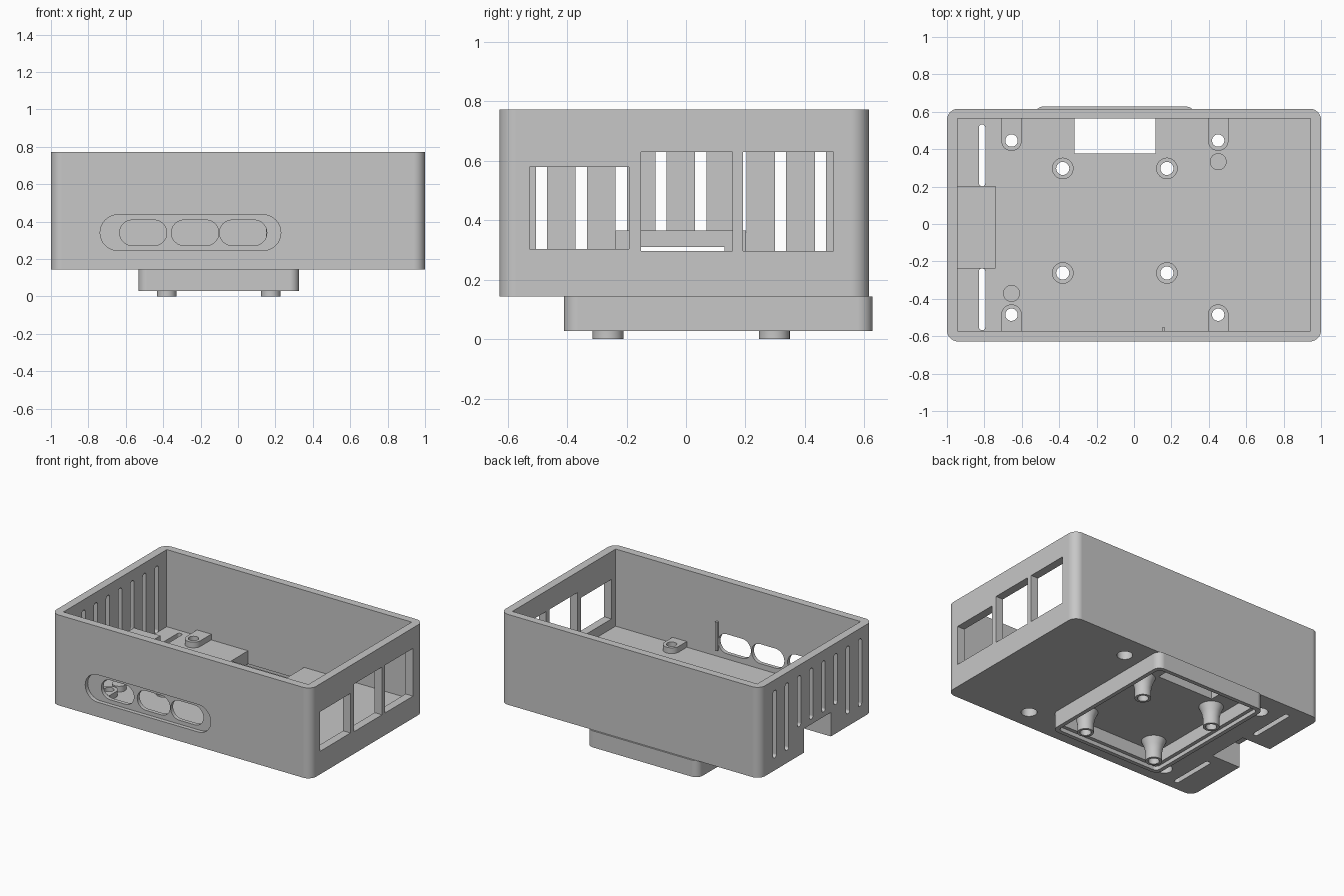
import bpy, bmesh, math

cube = bpy.data.objects.get("Cube")
if cube:
    bpy.data.objects.remove(cube, do_unlink=True)

grey = bpy.data.materials.new("plain_grey")
grey.use_nodes = True
colour = (0.57, 0.57, 0.57, 1)
grey.diffuse_color = colour
grey.node_tree.nodes["Principled BSDF"].inputs["Base Color"].default_value = colour


def make(name, bm):
    bmesh.ops.recalc_face_normals(bm, faces=bm.faces)
    mesh = bpy.data.meshes.new(name)
    bm.to_mesh(mesh)
    bm.free()
    mesh.materials.append(grey)
    obj = bpy.data.objects.new(name, mesh)
    bpy.context.collection.objects.link(obj)
    return obj


def arc(cx, cy, r, start, end, steps):
    angles = [math.radians(start + (end - start) * i / steps) for i in range(steps + 1)]
    return [(cx + r * math.cos(a), cy + r * math.sin(a)) for a in angles]


def rect(a0, a1, b0, b1, r=0):
    """Rectangle outline with optional rounded corners."""
    if r == 0:
        return [(a0, b0), (a1, b0), (a1, b1), (a0, b1)]
    r = min(r, (a1 - a0) / 2 - 0.0005, (b1 - b0) / 2 - 0.0005)
    return (arc(a1 - r, b1 - r, r, 0, 90, 8) + arc(a0 + r, b1 - r, r, 90, 180, 8)
            + arc(a0 + r, b0 + r, r, 180, 270, 8) + arc(a1 - r, b0 + r, r, 270, 360, 8))


def circle(cx, cy, r):
    return arc(cx, cy, r, 0, 360, 32)[:-1]


def prism(name, outline, axis, lo, hi):
    """Extrude an outline along the given axis."""
    place = {"x": lambda a, b, h: (h, a, b),
             "y": lambda a, b, h: (a, h, b),
             "z": lambda a, b, h: (a, b, h)}[axis]
    bm = bmesh.new()
    low = [bm.verts.new(place(a, b, lo)) for a, b in outline]
    high = [bm.verts.new(place(a, b, hi)) for a, b in outline]
    bm.faces.new(low)
    bm.faces.new(high)
    n = len(outline)
    for i in range(n):
        j = (i + 1) % n
        bm.faces.new((low[i], low[j], high[j], high[i]))
    return make(name, bm)


def lathe(name, profile, cx, cy, steps=32):
    """Solid of revolution about a vertical axis."""
    bm = bmesh.new()
    rings = [[bm.verts.new((x, y, z)) for x, y in arc(cx, cy, r, 0, 360, steps)[:-1]]
             for r, z in profile]
    bm.faces.new(rings[0])
    bm.faces.new(rings[-1])
    for a, b in zip(rings, rings[1:]):
        for i in range(steps):
            j = (i + 1) % steps
            bm.faces.new((a[i], a[j], b[j], b[i]))
    return make(name, bm)


def cut(obj, *shapes):
    """Subtract prisms, each given as (outline, axis, lo, hi)."""
    cutters = [prism("cutter", *s) for s in shapes]
    for c in cutters:
        c.hide_render = True
        m = obj.modifiers.new("cut", "BOOLEAN")
        m.operation, m.solver, m.object = "DIFFERENCE", "EXACT", c
    deps = bpy.context.evaluated_depsgraph_get()
    mesh = bpy.data.meshes.new_from_object(obj.evaluated_get(deps))
    obj.modifiers.clear()
    obj.data = mesh
    for c in cutters:
        bpy.data.objects.remove(c, do_unlink=True)


BOTTOM, FLOOR, TOP = 0.143, 0.235, 0.772
BOSS_TOP = 0.275
FRONT, BACK = -0.628, 0.616
IN_L, IN_R, IN_F, IN_B = -0.943, 0.943, -0.573, 0.563
boss_spots = [(x, y) for x in (-0.655, 0.45) for y in (-0.485, 0.446)]
foot_spots = [(x, y) for x in (-0.381, 0.176) for y in (-0.262, 0.297)]

# Case: open tray with rounded vertical corners
case = prism("case", rect(-1, 1, FRONT, BACK, 0.06), "z", BOTTOM, TOP)
cuts = [(rect(IN_L, IN_R, IN_F, IN_B), "z", FLOOR, 1)]

# Right wall port windows
for y0, y1, z0, z1 in [(-0.527, -0.191, 0.303, 0.578),
                       (-0.152, 0.156, 0.297, 0.629),
                       (0.191, 0.496, 0.297, 0.629)]:
    cuts.append((rect(y0, y1, z0, z1), "x", 0.9, 1.1))

# Front wall recess and its three rounded ports
cuts.append((rect(-0.737, 0.229, 0.245, 0.436, 0.095), "y", -0.7, -0.6))
for x0, x1 in [(-0.633, -0.381), (-0.356, -0.103), (-0.099, 0.154)]:
    cuts.append((rect(x0, x1, 0.272, 0.408, 0.068), "y", -0.65, -0.54))

# Left wall vents, shorter above the card slot
for i in range(8):
    y = -0.486 + i * 0.134
    z0 = 0.345 if 2 <= i <= 5 else 0.23
    cuts.append((rect(y - 0.019, y + 0.019, z0, 0.7, 0.018), "x", -1.1, IN_L))

# Floor openings: card notch, side slots, cable hole, screw holes
cuts.append((rect(-1.1, -0.78, -0.165, 0.13), "z", 0.1, 0.31))
for y0, y1 in [(-0.568, -0.237), (0.202, 0.532)]:
    cuts.append((rect(-0.83, -0.795, y0, y1, 0.017), "z", 0.1, 0.25))
cuts.append((rect(-0.317, 0.115, 0.378, IN_B), "z", 0.1, 0.25))
for x, y in boss_spots:
    cuts.append((circle(x, y, 0.05), "z", 0.1, 0.25))
for x, y in foot_spots:
    cuts.append((circle(x, y, 0.055), "z", 0.1, 0.25))
cut(case, *cuts)

# Card slot cover: block with a tunnel against the left wall
cover = prism("card_slot_cover", rect(IN_L, -0.74, -0.237, 0.202), "z", FLOOR, 0.365)
cut(cover, (rect(-1, -0.7, -0.165, 0.13), "z", 0.1, 0.31))

# Screw bosses joined to the front and back walls
for x, y in boss_spots:
    wall = IN_F - 0.01 if y < 0 else IN_B + 0.01
    turn = 0 if y < 0 else 180
    side = 0.055 if y < 0 else -0.055
    shape = arc(x, y, 0.055, turn, turn + 180, 16) + [(x - side, wall), (x + side, wall)]
    boss = prism("screw_boss", shape, "z", FLOOR, BOSS_TOP)
    cut(boss, (circle(x, y, 0.033), "z", 0.1, 0.4))

# Support pegs and small rib on the front wall
for x, y in [(0.45, 0.333), (-0.655, -0.371)]:
    prism("support_peg", circle(x, y, 0.045), "z", FLOOR, BOSS_TOP)
prism("wall_rib", rect(0.15, 0.165, IN_F - 0.01, -0.553), "z", 0.28, 0.48)

# Skirt under the floor with a stepped rim
skirt = prism("lower_skirt", rect(-0.533, 0.327, -0.41, 0.628, 0.05), "z", 0.028, BOTTOM)
cut(skirt, (rect(-0.505, 0.299, -0.382, 0.6, 0.03), "z", 0, 0.055),
    (rect(-0.48, 0.274, -0.357, 0.575), "z", 0, 0.2))

# Flared hollow feet inside the skirt
for x, y in foot_spots:
    foot = lathe("mount_foot", [(0.052, 0), (0.052, 0.06), (0.06, 0.1), (0.078, BOTTOM)], x, y)
    cut(foot, (circle(x, y, 0.035), "z", -0.1, 0.3),
        (circle(x, y, 0.055), "z", 0.115, 0.3))

# Smooth rounded surfaces, keep edges crisp and flats even
for obj in bpy.context.scene.objects:
    if obj.type == "MESH":
        bpy.ops.object.select_all(action="DESELECT")
        obj.select_set(True)
        bpy.context.view_layer.objects.active = obj
        bpy.ops.object.shade_smooth_by_angle(angle=math.radians(30))
        obj.modifiers.new("even_flats", "WEIGHTED_NORMAL").keep_sharp = True
